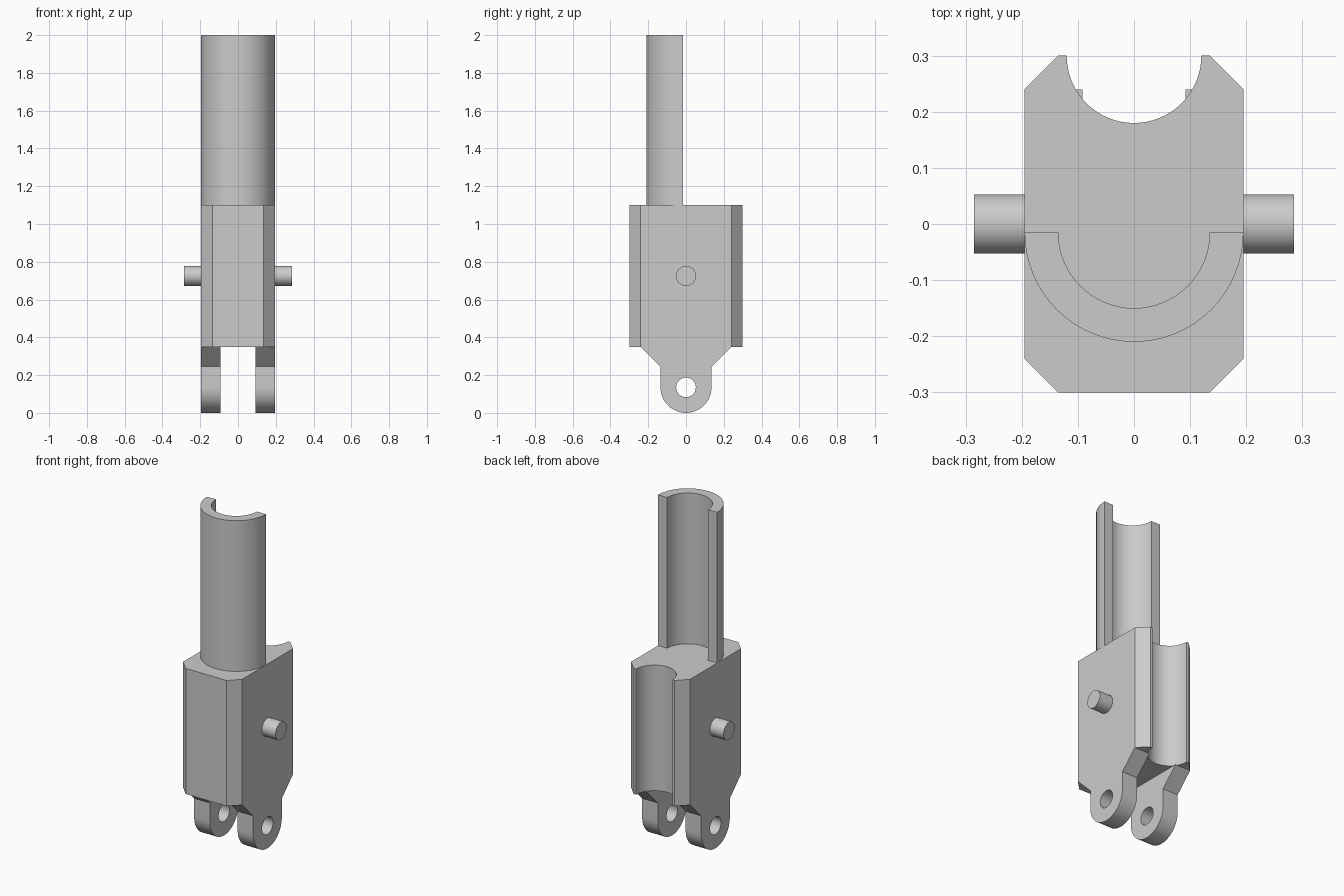
import bpy
import bmesh
from math import sin, cos, pi, radians

cube = bpy.data.objects.get("Cube")
if cube:
    bpy.data.objects.remove(cube, do_unlink=True)

grey = bpy.data.materials.new("plain grey")
grey.use_nodes = True
grey.diffuse_color = (0.6, 0.6, 0.6, 1)
grey.node_tree.nodes["Principled BSDF"].inputs["Base Color"].default_value = (0.6, 0.6, 0.6, 1)


def arc(cx, cy, r, start, end, steps=32):
    """Points on an arc, angles in degrees, both ends included."""
    angles = [radians(start + (end - start) * i / steps) for i in range(steps + 1)]
    return [(cx + r * cos(a), cy + r * sin(a)) for a in angles]


def prism(name, loops, axis, low, high):
    """Extrude an outline (and optional holes) along x or z."""
    bm = bmesh.new()
    edges = []
    for loop in loops:
        vs = [bm.verts.new((low, u, v) if axis == "x" else (u, v, low)) for u, v in loop]
        edges += [bm.edges.new((vs[i - 1], vs[i])) for i in range(len(vs))]
    bmesh.ops.triangle_fill(bm, edges=edges, use_beauty=True)
    out = bmesh.ops.extrude_face_region(bm, geom=bm.faces[:], use_keep_orig=True)
    moved = [g for g in out["geom"] if isinstance(g, bmesh.types.BMVert)]
    d = high - low
    bmesh.ops.translate(bm, verts=moved, vec=(d, 0, 0) if axis == "x" else (0, 0, d))
    bmesh.ops.recalc_face_normals(bm, faces=bm.faces[:])
    mesh = bpy.data.meshes.new(name)
    bm.to_mesh(mesh)
    bm.free()
    mesh.materials.append(grey)
    ob = bpy.data.objects.new(name, mesh)
    bpy.context.collection.objects.link(ob)
    bpy.ops.object.select_all(action="DESELECT")
    ob.select_set(True)
    bpy.context.view_layer.objects.active = ob
    bpy.ops.object.shade_smooth_by_angle(angle=radians(30))
    return ob


HALF_W, HALF_D, CHAMFER = 0.195, 0.30, 0.06
BASE, TOP = 0.35, 1.10

# Chamfered block with a half-round groove down the back
inner_w, inner_d = HALF_W - CHAMFER, HALF_D - CHAMFER
outline = [(-inner_w, HALF_D), (-HALF_W, inner_d), (-HALF_W, -inner_d), (-inner_w, -HALF_D),
           (inner_w, -HALF_D), (HALF_W, -inner_d), (HALF_W, inner_d), (inner_w, HALF_D)]
prism("body_block", [outline + arc(0, HALF_D, 0.12, 0, -180)], "z", BASE, TOP)

# Half tube standing on the block, open to the back
tube_y = -0.015
prism("half_tube", [arc(0, tube_y, HALF_W, 180, 360) + arc(0, tube_y, 0.135, 360, 180)],
      "z", TOP, 2.0)

# Lugs with a round end and a hole, and side pins
R = 0.135
lug = [(inner_d, BASE), (-inner_d, BASE), (-R, 0.245)] + arc(0, R, R, 180, 360) + [(R, 0.245)]
hole = arc(0, R, 0.052, 0, 360)[:-1]
pin = arc(0, 0.725, 0.053, 0, 360)[:-1]
for side, sign in (("left", 1), ("right", -1)):
    prism(side + "_lug", [lug, hole], "x", *sorted((sign * 0.092, sign * HALF_W)))
    prism(side + "_pin", [pin], "x", *sorted((sign * HALF_W, sign * 0.285)))
